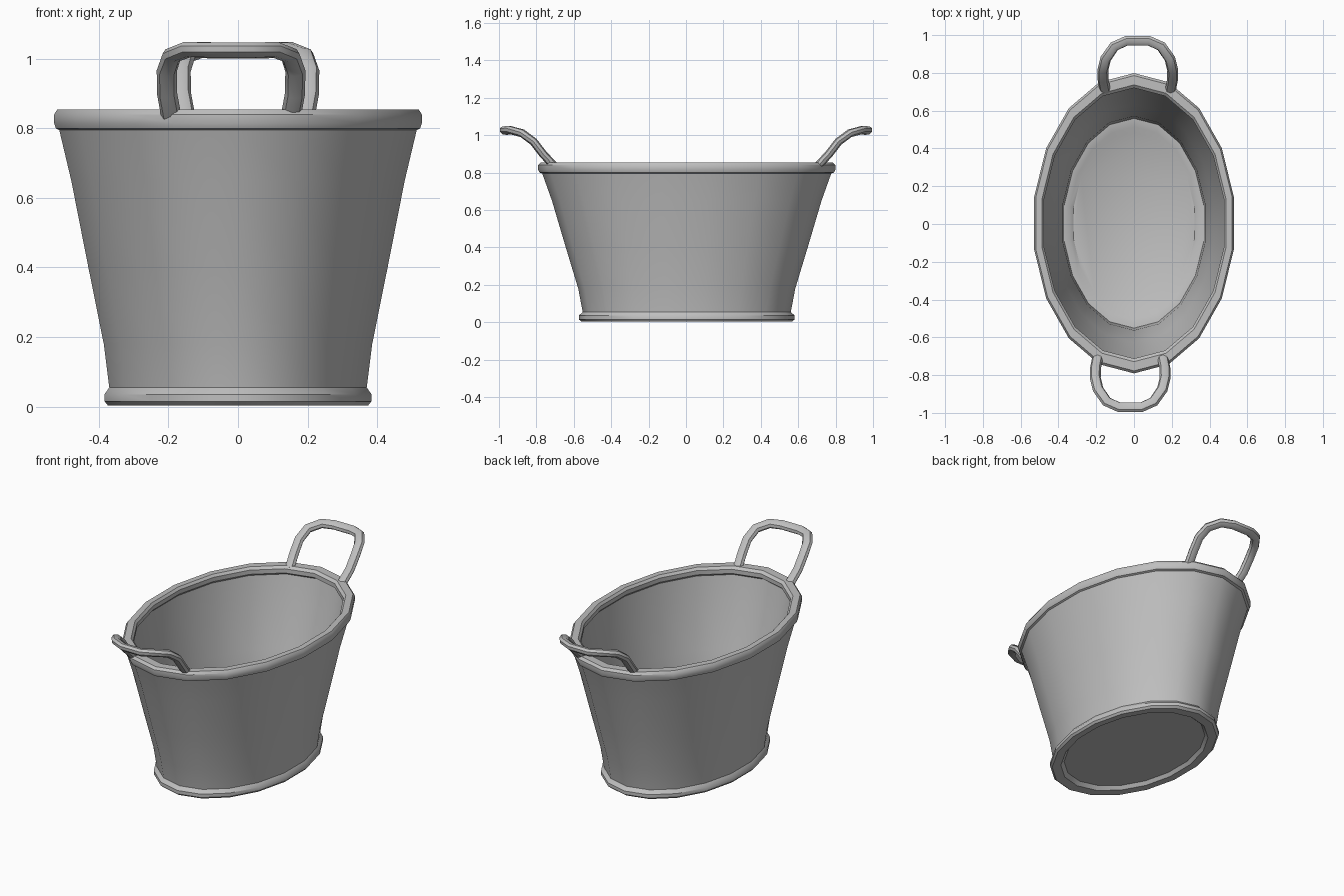
import bpy
import bmesh
from math import sin, cos, pi, radians
from mathutils import Vector

old = bpy.data.objects.get("Cube")
if old:
    bpy.data.objects.remove(old, do_unlink=True)

# Single grey material
grey = bpy.data.materials.new("grey metal")
grey.use_nodes = True
colour = (0.52, 0.52, 0.52, 1)
grey.diffuse_color = colour
grey.node_tree.nodes["Principled BSDF"].inputs["Base Color"].default_value = colour

SIDES = 18
STRETCH = 1.48


def finish(name, bm, angle):
    """Turn a bmesh into a shaded, coloured object."""
    bmesh.ops.recalc_face_normals(bm, faces=bm.faces)
    mesh = bpy.data.meshes.new(name)
    bm.to_mesh(mesh)
    bm.free()
    obj = bpy.data.objects.new(name, mesh)
    bpy.context.collection.objects.link(obj)
    mesh.materials.append(grey)
    bpy.ops.object.select_all(action='DESELECT')
    obj.select_set(True)
    bpy.context.view_layer.objects.active = obj
    bpy.ops.object.shade_smooth_by_angle(angle=radians(angle))
    return obj


def skin(bm, rings):
    """Bridge successive rings of points and cap both ends."""
    loops = [[bm.verts.new(p) for p in ring] for ring in rings]
    for a, b in zip(loops, loops[1:]):
        n = len(a)
        for i in range(n):
            j = (i + 1) % n
            bm.faces.new((a[i], a[j], b[j], b[i]))
    bm.faces.new(loops[0])
    bm.faces.new(loops[-1])


def oval(r, z):
    turn = 2 * pi / SIDES
    return [(r * sin(k * turn), r * STRETCH * cos(k * turn) + 0.004, z)
            for k in range(SIDES)]


# Tub: foot bead, flared wall, rolled rim, inner wall and floor
profile = [
    (0.325, 0.025), (0.34, 0.005), (0.38, 0.003), (0.39, 0.015),
    (0.39, 0.035), (0.376, 0.055), (0.392, 0.18), (0.437, 0.40),
    (0.487, 0.65), (0.522, 0.795), (0.532, 0.80), (0.537, 0.815),
    (0.537, 0.84), (0.528, 0.854), (0.495, 0.854), (0.484, 0.84),
    (0.484, 0.815), (0.498, 0.80), (0.475, 0.65), (0.426, 0.40),
    (0.383, 0.18), (0.375, 0.055), (0.345, 0.05), (0.325, 0.035),
]
bm = bmesh.new()
skin(bm, [oval(r, z) for r, z in profile])
finish("tub", bm, 36)

# Handle centre line, one half, from foot to crown
half = [(0.172, 0.705, 0.835), (0.184, 0.765, 0.90), (0.185, 0.815, 0.965),
        (0.170, 0.875, 1.010), (0.125, 0.940, 1.027), (0.060, 0.970, 1.024)]
path = [Vector(p) for p in half]
path += [Vector((-p.x, p.y, p.z)) for p in reversed(path)]


def handle(name, side):
    """Sweep an eight-sided tube along the path; side is +1 back, -1 front."""
    rings = []
    up = Vector((0, -0.5, 1)).normalized()
    for i, p in enumerate(path):
        before = path[max(i - 1, 0)]
        after = path[min(i + 1, len(path) - 1)]
        along = (after - before).normalized()
        # Thin axis is square to the handle's bent sheet
        flat = Vector((0, -0.75, 0.6)) if p.z < 0.99 else up
        thin = (flat - along * flat.dot(along)).normalized()
        wide = along.cross(thin)
        ring = []
        for k in range(8):
            a = k * pi / 4
            q = p + wide * cos(a) * 0.029 + thin * sin(a) * 0.022
            ring.append((side * (q.x + 0.02), side * q.y, q.z))
        rings.append(ring)
    bm = bmesh.new()
    skin(bm, rings)
    finish(name, bm, 40)


handle("back_handle", 1)
handle("front_handle", -1)
